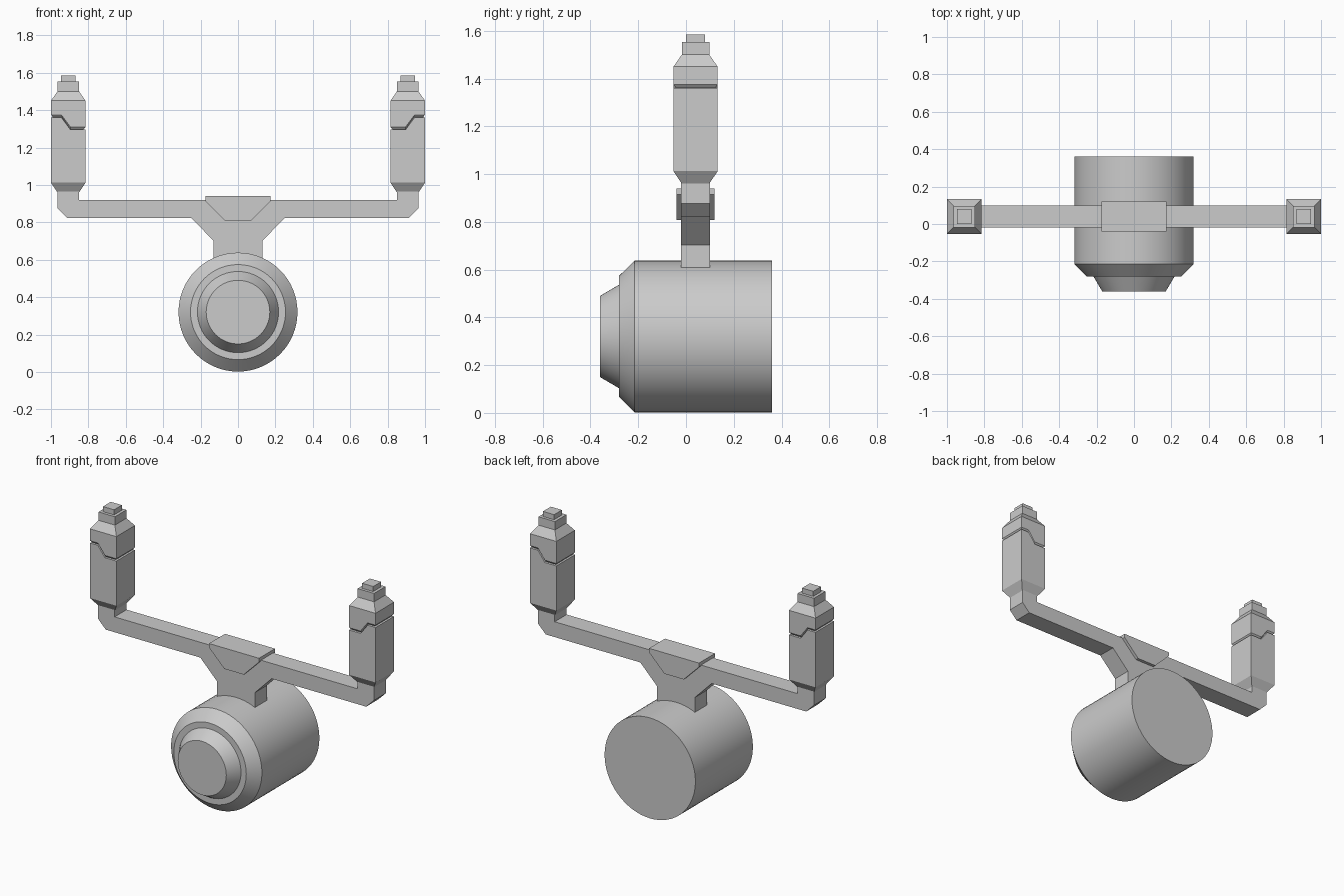
import bpy, bmesh
from math import cos, sin, pi, radians

if "Cube" in bpy.data.objects:
    bpy.data.objects.remove(bpy.data.objects["Cube"])

YC = 0.04  # depth centre of the bracket and lamps


def finish(bm, name):
    bmesh.ops.recalc_face_normals(bm, faces=bm.faces)
    me = bpy.data.meshes.new(name)
    bm.to_mesh(me)
    bm.free()
    ob = bpy.data.objects.new(name, me)
    bpy.context.collection.objects.link(ob)
    return ob


def loft(rings, name):
    """Skin closed loops of equal length and cap both ends."""
    bm = bmesh.new()
    vs = [[bm.verts.new(p) for p in r] for r in rings]
    n = len(vs[0])
    for a, b in zip(vs, vs[1:]):
        for i in range(n):
            j = (i + 1) % n
            bm.faces.new((a[i], a[j], b[j], b[i]))
    bm.faces.new(vs[0])
    bm.faces.new(vs[-1])
    return finish(bm, name)


def mirrored_plate(half, depth, name):
    """Extrude a front outline, given as its right half, along y."""
    outline = half + [(-x, z) for x, z in reversed(half)]
    return loft([[(x, YC + s * depth, z) for x, z in outline] for s in (-1, 1)], name)


def turned(profile, zc, name, n=64):
    """Solid of revolution about a y axis at height zc; profile is (radius, y)."""
    ob = loft([[(r * cos(2 * pi * i / n), y, zc + r * sin(2 * pi * i / n))
                for i in range(n)] for r, y in profile], name)
    bpy.ops.object.select_all(action='DESELECT')
    ob.select_set(True)
    bpy.context.view_layer.objects.active = ob
    bpy.ops.object.shade_smooth_by_angle(angle=radians(30))
    return ob


# Round housing with stepped, bevelled front
turned([(0.318, 0.36), (0.318, -0.215), (0.254, -0.28), (0.217, -0.28), (0.17, -0.36)],
       0.32, "round_housing")

# Forked arm with flared neck
mirrored_plate([(0.132, 0.59), (0.132, 0.703), (0.25, 0.823), (0.912, 0.823),
                (0.965, 0.876), (0.965, 0.965), (0.85, 0.965), (0.85, 0.92)],
               0.06, "forked_arm")

# Clamp over the middle of the arm
mirrored_plate([(0.068, 0.808), (0.175, 0.915), (0.175, 0.94)], 0.08, "centre_clamp")

# Square lamps with a stepped groove: (half width, height, groove drop)
STATIONS = [(0.0575, 0.96, 0), (0.0925, 1.012, 0), (0.0925, 1.36, 0.065),
            (0.082, 1.362, 0.065), (0.0925, 1.375, 0.065), (0.0925, 1.45, 0),
            (0.0575, 1.5, 0), (0.0575, 1.553, 0), (0.039, 1.553, 0), (0.039, 1.585, 0)]


def lamp_ring(side, h, z, drop):
    front = [(h, z), (0.4 * h, z), (-0.13 * h, z - drop), (-h, z - drop)]
    return ([(side * (0.9075 + u), YC - h, w) for u, w in front] +
            [(side * (0.9075 + u), YC + h, w) for u, w in reversed(front)])


for side, label in ((-1, "left"), (1, "right")):
    loft([lamp_ring(side, *s) for s in STATIONS], label + "_post")
